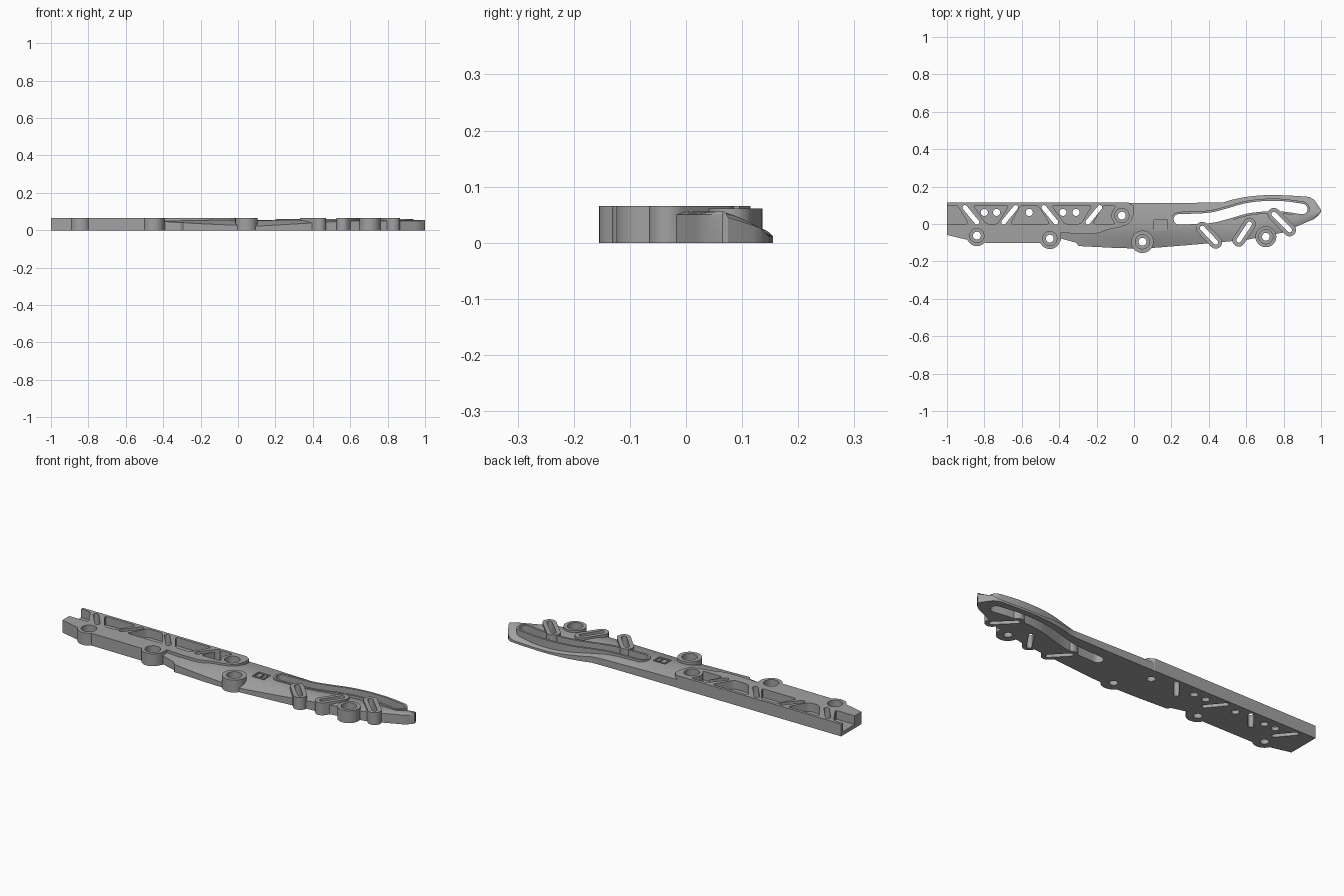
import bpy, bmesh, math
from mathutils import Vector

cube = bpy.data.objects.get("Cube")
if cube:
    bpy.data.objects.remove(cube, do_unlink=True)

TOP = 0.066
grey = bpy.data.materials.new("satin grey")
grey.use_nodes = True
grey.diffuse_color = (0.36, 0.36, 0.36, 1)
grey.node_tree.nodes["Principled BSDF"].inputs["Base Color"].default_value = (0.36, 0.36, 0.36, 1)


def add_object(name, bm):
    bmesh.ops.recalc_face_normals(bm, faces=bm.faces)
    mesh = bpy.data.meshes.new(name)
    bm.to_mesh(mesh)
    bm.free()
    mesh.materials.append(grey)
    obj = bpy.data.objects.new(name, mesh)
    bpy.context.collection.objects.link(obj)
    return obj


def prism(name, outline, z0, z1):
    bm = bmesh.new()
    face = bm.faces.new([bm.verts.new((x, y, z0)) for x, y in outline])
    new = bmesh.ops.extrude_face_region(bm, geom=[face])["geom"]
    for v in new:
        if isinstance(v, bmesh.types.BMVert):
            v.co.z = z1
    return add_object(name, bm)


def circle(c, r, n=40):
    return [(c[0] + r * math.cos(math.tau * i / n), c[1] + r * math.sin(math.tau * i / n)) for i in range(n)]


def band(path, r, n=10):
    """Outline of a path thickened by r with round ends."""
    pts = [Vector(p) for p in path]
    dirs = [(pts[min(i + 1, len(pts) - 1)] - pts[max(i - 1, 0)]).normalized() for i in range(len(pts))]
    sides = [Vector((-d.y, d.x)) * r for d in dirs]

    def cap(p, s):
        a0 = math.atan2(s.y, s.x)
        return [(p.x + r * math.cos(a0 - math.pi * k / n), p.y + r * math.sin(a0 - math.pi * k / n))
                for k in range(1, n)]
    out = [tuple(p + s) for p, s in zip(pts, sides)] + cap(pts[-1], sides[-1])
    out += [tuple(p - s) for p, s in reversed(list(zip(pts, sides)))] + cap(pts[0], -sides[0])
    return out


def rounded(corners, r, n=5):
    """Polygon with each corner replaced by a short curve."""
    out = []
    for i, c in enumerate(corners):
        c = Vector(c)
        a, b = Vector(corners[i - 1]) - c, Vector(corners[(i + 1) % len(corners)]) - c
        a, b = c + a.normalized() * r, c + b.normalized() * r
        for k in range(n + 1):
            t = k / n
            out.append(tuple(a * (1 - t) ** 2 + c * 2 * t * (1 - t) + b * t * t))
    return out


def smooth_path(pts, n=6):
    """Catmull-Rom curve through the points."""
    p = [Vector(q) for q in [pts[0]] + pts + [pts[-1]]]
    out = []
    for i in range(1, len(p) - 2):
        for k in range(n):
            t = k / n
            out.append(0.5 * (2 * p[i] + (p[i + 1] - p[i - 1]) * t
                              + (2 * p[i - 1] - 5 * p[i] + 4 * p[i + 1] - p[i + 2]) * t ** 2
                              + (3 * p[i] - p[i - 1] - 3 * p[i + 1] + p[i + 2]) * t ** 3))
    return [tuple(q) for q in out] + [tuple(pts[-1])]


def combine(target, tool, operation):
    mod = target.modifiers.new("combine", "BOOLEAN")
    mod.operation, mod.solver, mod.object = operation, "EXACT", tool
    mesh = bpy.data.meshes.new_from_object(target.evaluated_get(bpy.context.evaluated_depsgraph_get()))
    target.modifiers.clear()
    target.data = mesh
    bpy.data.objects.remove(tool, do_unlink=True)


def join(outline, z0, z1):
    combine(body, prism("addition", outline, z0, z1), "UNION")


def cut(outline, z0=-0.1, z1=0.2):
    combine(body, prism("cutter", outline, z0, z1), "DIFFERENCE")


def lookup(curve, x):
    for (x0, v0), (x1, v1) in zip(curve, curve[1:]):
        if x <= x1:
            return v0 + (v1 - v0) * max(0, (x - x0) / (x1 - x0))
    return curve[-1][1]


# Curved blade: edges, edge heights and crest position along its length
rear_y = smooth_path([(-0.4, 0.114), (0.4, 0.114), (0.5, 0.125), (0.6, 0.145), (0.72, 0.155),
                      (0.85, 0.151), (0.94, 0.143), (0.97, 0.12), (1, 0.075)])
front_y = [(-0.4, -0.075), (-0.31, -0.1), (-0.295, -0.118), (-0.1, -0.128), (0.05, -0.132), (0.3, -0.112),
           (0.6, -0.085), (0.8, -0.045), (0.9, 0), (0.96, 0.025), (0.985, 0.045), (1, 0.065)]
rear_z = [(-0.4, 0.045), (0.1, 0.042), (0.45, 0.034), (0.7, 0.012), (0.93, 0.012), (1, 0.045)]
front_z = [(-0.4, 0.047), (-0.2, 0.035), (0.1, 0.022), (0.38, 0.038), (0.6, 0.05), (1, 0.05)]
crest_t = [(-0.4, 0.45), (0.3, 0.5), (0.6, 0.75), (1, 0.8)]
stations = sorted({round(-0.4 + 0.04 * i, 3) for i in range(36)} | {-0.31, -0.295, 0.94, 0.97, 0.985})
bm = bmesh.new()
rings = []
for x in stations:
    ya, yb = lookup(rear_y, x), lookup(front_y, x)
    za, zb, c = lookup(rear_z, x), lookup(front_z, x), lookup(crest_t, x)
    ring = [(x, yb, 0), (x, ya, 0)]
    for k in range(17):
        t = k / 16
        edge, u = (za, t / c) if t < c else (zb, (1 - t) / (1 - c))
        ring.append((x, ya + (yb - ya) * t, edge + (0.056 - edge) * math.sin(u * math.pi / 2)))
    rings.append([bm.verts.new(p) for p in ring])
for a, b in zip(rings, rings[1:]):
    for i in range(len(a)):
        j = (i + 1) % len(a)
        bm.faces.new((a[i], a[j], b[j], b[i]))
bm.faces.new(rings[0])
bm.faces.new(rings[-1])
body = add_object("runner_body", bm)

# Thick straight rail with a wavy step down to the blade
step = smooth_path([(0.0, 0.06), (-0.02, 0.01), (-0.07, -0.015), (-0.14, -0.03), (-0.2, -0.05),
                    (-0.3, -0.052), (-0.39, -0.045)])
join([(-1, 0.115), (-0.03, 0.115), (0.0, 0.095)] + step
     + [(-0.39, -0.085), (-0.4, -0.103), (-0.83, -0.1), (-1, -0.058)], 0, TOP)

# Truss pockets in the rail, alternately wide at the front and at the rear
pockets = [[(-1.1, 0.1), (-0.945, 0.1), (-0.885, 0), (-1.1, 0)],
           [(-0.86, 0.1), (-0.67, 0.1), (-0.73, 0), (-0.79, 0)],
           [(-0.605, 0.1), (-0.515, 0.1), (-0.45, 0), (-0.66, 0)],
           [(-0.44, 0.1), (-0.225, 0.1), (-0.285, 0), (-0.37, 0)],
           [(-0.165, 0.1), (-0.1, 0.1), (-0.1, 0), (-0.22, 0)]]
for corners in pockets:
    cut(rounded(corners, 0.018), 0.02)

# Raised rim around the long curved opening
opening = smooth_path([(0.24, 0.025), (0.4, 0.032), (0.5, 0.055), (0.6, 0.083), (0.7, 0.095),
                       (0.8, 0.094), (0.9, 0.08)])
join(band(opening, 0.04), 0, 0.061)

# Screw bosses and slotted lugs
bosses = [(-0.84, -0.062), (-0.45, -0.078), (0.045, -0.095), (-0.065, 0.045), (0.705, -0.068)]
lugs = [[(0.365, -0.022), (0.437, -0.098)], [(0.56, -0.087), (0.618, 0.0)], [(0.748, 0.052), (0.832, -0.032)]]
for c in bosses:
    join(circle(c, 0.06 if c[1] < -0.09 else 0.056), 0, TOP)
cut(band(opening, 0.028))
for path in lugs:
    join(band(path, 0.034), 0, TOP)

# Through holes, counterbores and slots
for c in bosses:
    cut(circle(c, 0.038), 0.025)
    cut(circle(c, 0.021, 24))
for x in (-0.8, -0.735, -0.56, -0.38, -0.31):
    cut(circle((x, 0.062), 0.019, 24))
slots = lugs + [[(x - s * 0.032, 0.088), (x + s * 0.032, 0.01)]
                for x, s in ((-0.872, 1), (-0.665, -1), (-0.45, 1), (-0.215, -1))]
for path in slots:
    cut(band(path, 0.013))

# Shallow square panel engraved on the blade
for x0, x1, y0, y1 in ((0.108, 0.18, -0.036, 0.022),):
    cut([(x0, y0), (x1, y0), (x1, y1), (x0, y1)], 0.046)
for x0, x1 in ((0.12, 0.145), (0.155, 0.17)):
    join([(x0, -0.024), (x1, -0.024), (x1, 0.012), (x0, 0.012)], 0.03, 0.054)

# Shading that keeps the machined edges crisp
bpy.ops.object.select_all(action="DESELECT")
body.select_set(True)
bpy.context.view_layer.objects.active = body
bpy.ops.object.shade_smooth_by_angle(angle=math.radians(30))
